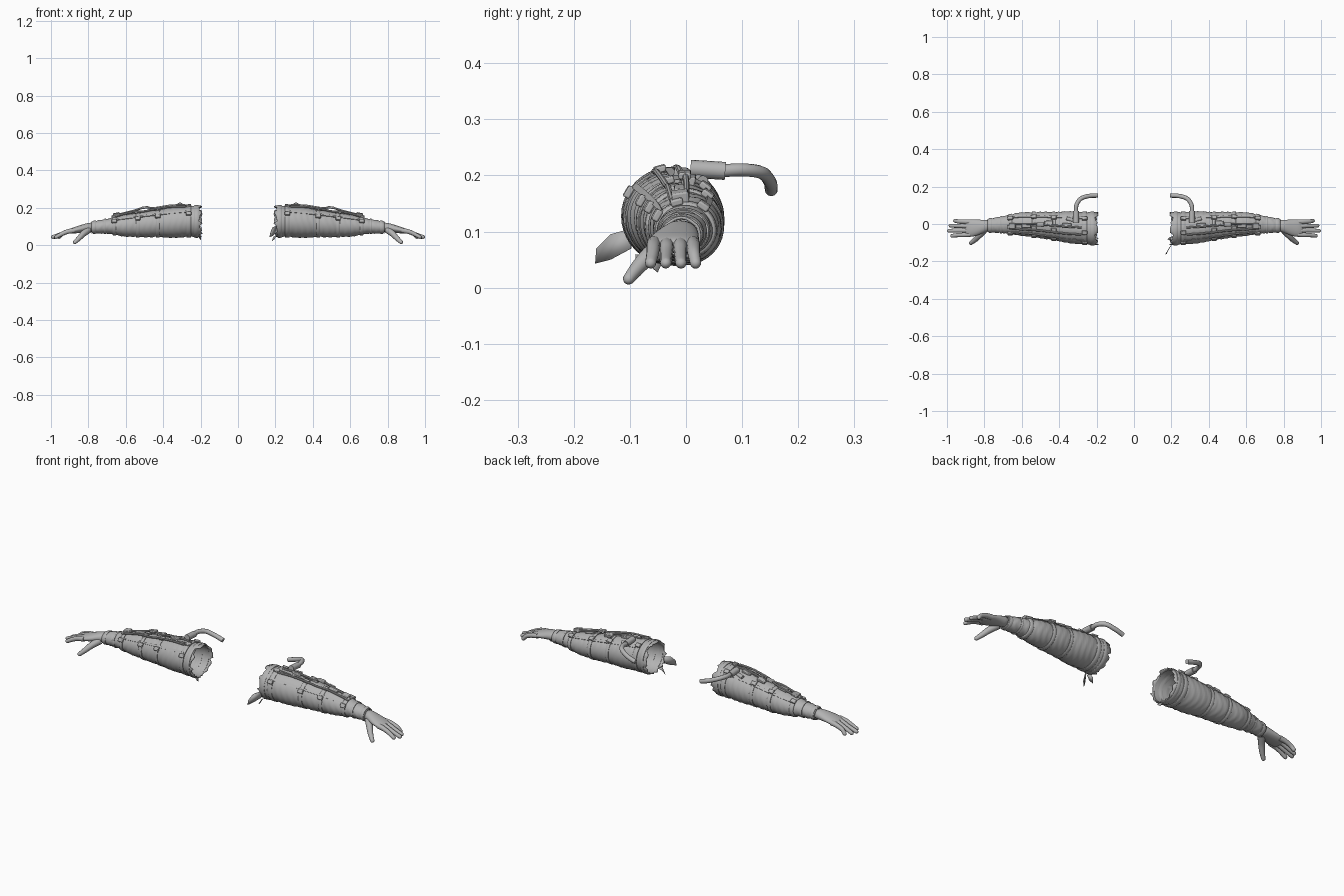
import bpy, bmesh, math, random
from mathutils import Vector, Matrix

random.seed(4)
if "Cube" in bpy.data.objects:
    bpy.data.objects.remove(bpy.data.objects["Cube"])

grey = bpy.data.materials.new("plain_grey")
grey.use_nodes = True
grey.diffuse_color = (0.45, 0.45, 0.45, 1)
grey.node_tree.nodes["Principled BSDF"].inputs["Base Color"].default_value = (0.45, 0.45, 0.45, 1)

# Sleeve stations: x, centre y, centre z, half width, half height
ARM = [(.20, -.025, .128, .086, .083), (.28, -.022, .126, .082, .078),
       (.42, -.012, .117, .072, .070), (.53, -.003, .109, .064, .062),
       (.62, .0, .104, .055, .051), (.69, -.003, .102, .045, .039),
       (.77, -.008, .096, .034, .030), (.84, -.012, .09, .034, .026)]
STRAPS = [.20, .26, .43, .535, .66, .71, .77, .84]


def body(x):
    """Sleeve section at x."""
    for a, b in zip(ARM, ARM[1:]):
        if x <= b[0] or b is ARM[-1]:
            t = (x - a[0]) / (b[0] - a[0])
            return [p + (q - p) * t for p, q in zip(a, b)][1:]


def puff(x):
    """Cloth swells between the straps."""
    for a, b in zip(STRAPS, STRAPS[1:]):
        if a <= x <= b:
            return (b - a) * .045 * abs(math.sin(math.pi * (x - a) / (b - a))) ** .7
    return 0


def on_arm(x, degrees, off=0.0):
    y, z, ry, rz = body(x)
    a = math.radians(degrees)
    return Vector((x, y + (ry + off) * math.cos(a), z + (rz + off) * math.sin(a)))


def emit(name, bm, sides=(1, -1), solid=0, subsurf=0, bevel=0, angle=40):
    bmesh.ops.recalc_face_normals(bm, faces=bm.faces)
    for s in sides:
        mesh = bpy.data.meshes.new(name)
        part = bm.copy()
        if s < 0:
            part.transform(Matrix.Diagonal((-1, 1, 1, 1)))
            bmesh.ops.reverse_faces(part, faces=part.faces)
        part.to_mesh(mesh)
        part.free()
        mesh.materials.append(grey)
        ob = bpy.data.objects.new(("left_" if s > 0 else "right_") + name, mesh)
        bpy.context.collection.objects.link(ob)
        if solid:
            m = ob.modifiers.new("thickness", "SOLIDIFY")
            m.thickness, m.offset = solid, -1
        if bevel:
            m = ob.modifiers.new("bevel", "BEVEL")
            m.width, m.segments = bevel, 2
        if subsurf:
            m = ob.modifiers.new("smooth", "SUBSURF")
            m.levels = m.render_levels = subsurf
        bpy.ops.object.select_all(action="DESELECT")
        bpy.context.view_layer.objects.active = ob
        ob.select_set(True)
        bpy.ops.object.shade_smooth_by_angle(angle=math.radians(angle))
    bm.free()


def skin(rings, close=True, loop=False):
    bm = bmesh.new()
    vs = [[bm.verts.new(p) for p in r] for r in rings]
    n = len(vs[0])
    pairs = list(zip(vs, vs[1:])) + ([(vs[-1], vs[0])] if loop else [])
    for a, b in pairs:
        for i in range(n):
            j = (i + 1) % n
            bm.faces.new((a[i], a[j], b[j], b[i]))
    if close and not loop:
        bm.faces.new(vs[0])
        bm.faces.new(vs[-1])
    return bm


def smooth_path(points, steps=5):
    p = [Vector(q) for q in points]
    p = [2 * p[0] - p[1]] + p + [2 * p[-1] - p[-2]]
    out = []
    for a, b, c, d in zip(p, p[1:], p[2:], p[3:]):
        for k in range(steps):
            t = k / steps
            out.append(.5 * (2 * b + (c - a) * t + (2 * a - 5 * b + 4 * c - d) * t * t
                             + (3 * b - a - 3 * c + d) * t ** 3))
    return out + [p[-2]]


def tube(name, points, r0, r1=None, rounded=False, n=12, **kw):
    path = smooth_path(points)
    r1 = r1 or r0
    rings, last = [], len(path) - 1
    stations = [(p, r0 + (r1 - r0) * i / last) for i, p in enumerate(path)]
    if rounded:
        d = (path[-1] - path[-2]).normalized()
        stations += [(path[-1] + d * r1 * math.sin(a), r1 * math.cos(a)) for a in (.4, .8, 1.2, 1.45)]
    for i, (p, r) in enumerate(stations):
        d = (stations[min(i + 1, len(stations) - 1)][0] - stations[max(i - 1, 0)][0]).normalized()
        u = d.cross(Vector((0, 0, 1))).normalized()
        v = u.cross(d)
        rings.append([p + r * (u * math.cos(k * math.tau / n) + v * math.sin(k * math.tau / n))
                      for k in range(n)])
    emit(name, skin(rings), **kw)


def band(name, x0, x1, off, n=40):
    rings = [[on_arm(x, 360 * k / n, o) for k in range(n)]
             for x, o in ((x0, -.004), (x0, off * .7), (x0 + .003, off),
                          (x1 - .003, off), (x1, off * .7), (x1, -.004))]
    emit(name, skin(rings, loop=True), angle=50)


def block(name, x, degrees, size, off=0.0, bevel=.003):
    """Box seated on the sleeve: length, width round the arm, height."""
    bm = bmesh.new()
    bmesh.ops.create_cube(bm, size=1)
    slope = math.atan2((on_arm(x + .02, degrees) - on_arm(x - .02, degrees)).z, .04)
    bm.transform(Matrix.Translation(on_arm(x, degrees, off + size[2] / 2))
                 @ Matrix.Rotation(math.radians(degrees - 90), 4, "X")
                 @ Matrix.Rotation(-slope, 4, "Y") @ Matrix.Diagonal((*size, 1)))
    emit(name, bm, bevel=bevel)


def strip(name, x0, x1, degrees, width, off=.009):
    """Flat strap lying lengthwise along the arm."""
    rings = []
    for k in range(13):
        x = x0 + (x1 - x0) * k / 12
        rings.append([on_arm(x, degrees + a, o) for a, o in
                      ((-width, off), (width, off), (width, -.002), (-width, -.002))])
    emit(name, skin(rings))


def sheet(name, points, side):
    bm = bmesh.new()
    bm.faces.new([bm.verts.new(p) for p in points])
    emit(name, bm, sides=(side,), solid=.002)


# Hollow cloth sleeve with a torn shoulder edge and soft folds
rings = []
for i in range(56):
    x = .205 + i * .0105
    ring = []
    for k in range(48):
        fold = .0014 * math.sin(x * 190 + 2 * math.sin(k * math.tau / 16))
        p = on_arm(x, k * 7.5, puff(x) + fold)
        if i == 0:
            p.x += random.uniform(-.016, .006)
        ring.append(p)
    rings.append(ring)
emit("sleeve", skin(rings, close=False), solid=.005, angle=60)

# Shoulder roll, straps and cuffs
for name, x0, x1, off in (("shoulder_roll", .212, .234, .006), ("shoulder_strap", .252, .276, .007),
                          ("elbow_strap", .42, .438, .006), ("forearm_strap", .526, .545, .007),
                          ("lower_strap", .652, .672, .007), ("wrist_band", .705, .716, .005),
                          ("glove_cuff", .76, .778, .005)):
    band(name, x0, x1, off)

# Buckles on the straps
for x in (.264, .429, .535, .662):
    for degrees in (55, 105, 150):
        block("buckle", x, degrees, (.028, .022, .012), .003)

# Lengthwise straps
strip("rear_strap", .26, .66, 50, 5)
strip("front_strap", .26, .66, 140, 4)
strip("top_strap", .26, .44, 95, 5)

# Valve blocks and looping cables on top
for x, degrees, size in ((.36, 85, (.05, .026, .014)), (.455, 80, (.045, .024, .016)),
                         (.575, 95, (.05, .026, .014)), (.65, 98, (.035, .03, .02))):
    block("valve_block", x, degrees, size, .004)
block("cable_clip", .50, 88, (.04, .022, .012), .020)
for name, degrees, lift in (("upper_cable", 88, .027), ("front_cable", 112, .012)):
    tube(name, [on_arm(.28, degrees, .01), on_arm(.36, degrees, .018), on_arm(.45, degrees, .016),
                on_arm(.50, degrees, lift), on_arm(.56, degrees, .018), on_arm(.66, degrees, .012)],
         .0055, n=8)

# Hose fitting and curved hose to the back
tube("hose_fitting", [(.31, .008, .212), (.31, .04, .21), (.31, .07, .208)], .016, n=16)
tube("fitting_foot", [(.31, .012, .19), (.335, .022, .192), (.36, .03, .19)], .010)
tube("hose", [(.31, .06, .208), (.308, .10, .210), (.285, .135, .205), (.24, .15, .188),
              (.195, .152, .174)], .0115)

# Glove palm
palm = [(.768, -.008, .096, .031, .027), (.80, -.011, .095, .034, .026), (.83, -.018, .089, .042, .023),
        (.86, -.022, .083, .047, .019), (.89, -.023, .077, .047, .016), (.908, -.023, .073, .038, .009)]
emit("palm", skin([[(x, y + ry * math.cos(k * math.tau / 16), z + rz * math.sin(k * math.tau / 16))
                    for k in range(16)] for x, y, z, ry, rz in palm]), subsurf=1, angle=80)

# Fingers and thumb
for name, y0, y1, tip in (("index_finger", -.056, -.063, .972), ("middle_finger", -.034, -.036, .99),
                          ("ring_finger", -.011, -.009, .981), ("little_finger", .011, .017, .957)):
    tube(name, [(.875, y0, .079), (.91, (y0 * 2 + y1) / 3, .073),
                (.94, (y0 + y1) / 2, .061), (tip, y1, .044)], .0135, .010, rounded=True)
tube("thumb", [(.80, -.030, .082), (.828, -.062, .060), (.85, -.085, .037), (.872, -.102, .016)],
     .019, .0105, rounded=True)

# Torn cloth hanging from the shoulder edges
sheet("torn_flap", [(.21, -.10, .105), (.185, -.135, .095), (.175, -.16, .07), (.17, -.162, .043),
                    (.185, -.135, .05), (.21, -.098, .07)], 1)
sheet("torn_scrap", [(.21, -.065, .052), (.19, -.07, .045), (.18, -.082, .022), (.195, -.09, .035),
                     (.21, -.09, .06)], 1)
sheet("torn_scrap", [(.21, -.07, .06), (.197, -.065, .04), (.2, -.05, .028), (.21, -.04, .05)], -1)
